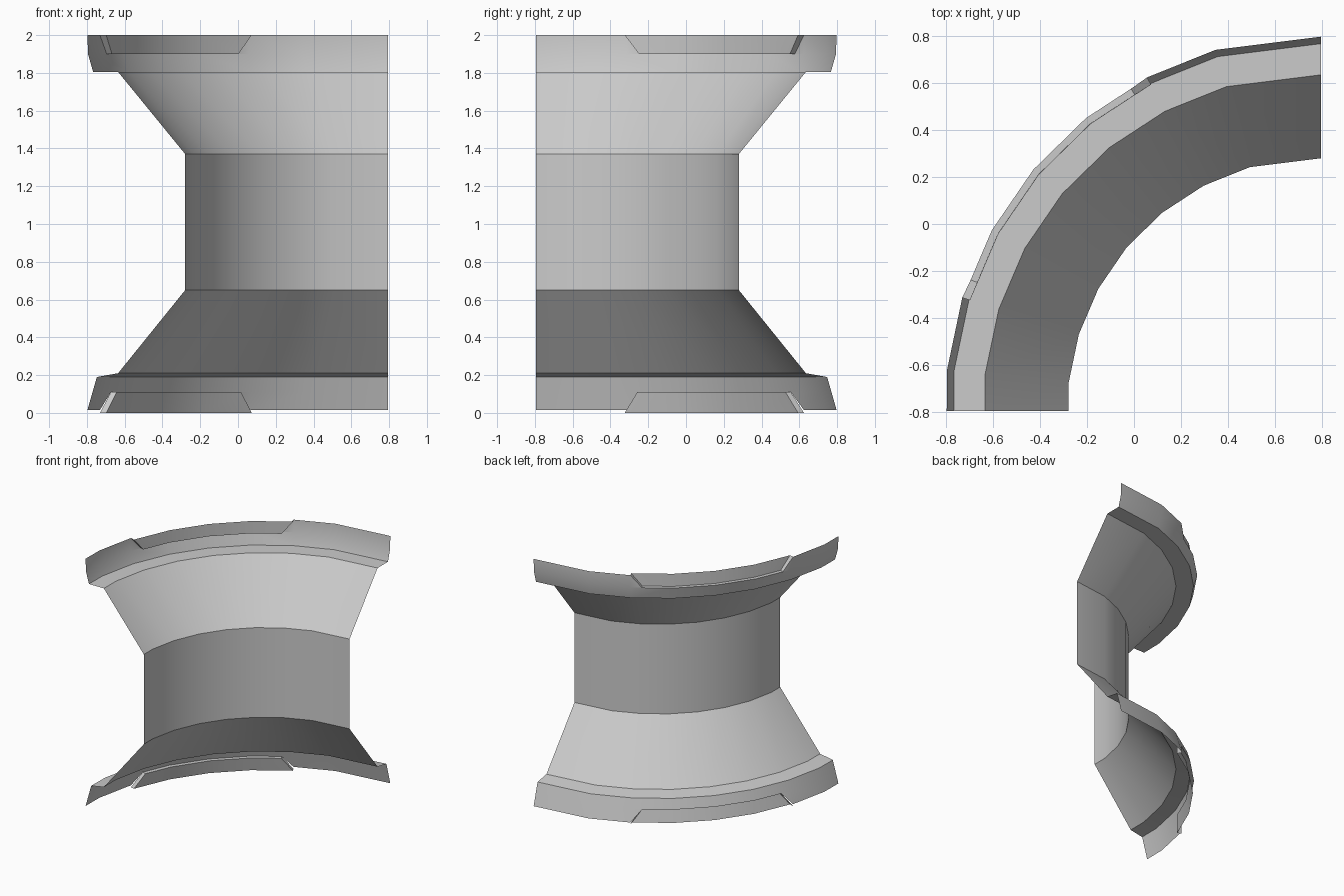
import bpy, bmesh, math
from mathutils import Vector

cube = bpy.data.objects.get("Cube")
if cube:
    bpy.data.objects.remove(cube, do_unlink=True)

grey = bpy.data.materials.new("plain_grey")
grey.use_nodes = True
colour = (0.6, 0.6, 0.6, 1)
grey.diffuse_color = colour
grey.node_tree.nodes["Principled BSDF"].inputs["Base Color"].default_value = colour

# Quarter sweep about a vertical axis, angles from the back end to the right end
AXIS = Vector((0.795, -0.795, 0))
STEPS = [0] + [16.25 + 11.25 * i for i in range(7)] + [90]
NOTCH = (27.5, 72.5)        # notch span at the rim edge
NOTCH_IN = (30.5, 69.5)     # notch span at its ledge


def corner(angle, r, z):
    if angle in (0, 90):
        r *= 0.995
    a = math.radians(angle)
    return AXIS + Vector((-r * math.sin(a), r * math.cos(a), z))


def point(angle, r, z):
    """Point on the faceted sweep, in between corners on the straight chord."""
    for a, b in zip(STEPS, STEPS[1:]):
        if a <= angle <= b:
            return corner(a, r, z).lerp(corner(b, r, z), (angle - a) / (b - a))


def face(bm, pts):
    bm.faces.new([bm.verts.new(p) for p in pts])


def strip(bm, row_a, row_b):
    for i in range(len(row_a) - 1):
        face(bm, (row_a[i], row_a[i + 1], row_b[i + 1], row_b[i]))


def sweep(bm, profile, start=0, end=90):
    cols = [a for a in STEPS if start <= a <= end]
    rows = [[point(a, r, z) for a in cols] for r, z in profile]
    for lower, upper in zip(rows, rows[1:]):
        strip(bm, lower, upper)


def notch(bm, edge, rim, floor_edge, floor_rim, z_end):
    """Inset panel, open at the rim, with a ledge and two slanted ends."""
    middle = [a for a in STEPS if NOTCH[0] < a < NOTCH[1]]
    inner = [NOTCH_IN[0]] + middle + [NOTCH_IN[1]]
    outer = [NOTCH[0]] + middle + [NOTCH[1]]
    ledge_out = [point(a, *edge) for a in inner]
    ledge_in = [point(a, floor_edge, edge[1]) for a in inner]
    floor = [point(a, floor_rim, z_end) for a in outer]
    strip(bm, ledge_out, ledge_in)
    strip(bm, ledge_in, floor)
    for i, a in ((0, NOTCH[0]), (-1, NOTCH[1])):
        tip = point(a, rim[0], z_end)
        face(bm, (tip, ledge_out[i], ledge_in[i], floor[i]))
        face(bm, (point(a, *rim), ledge_out[i], point(a, *edge)))


def finish(name, bm):
    bmesh.ops.remove_doubles(bm, verts=bm.verts, dist=0.0002)
    bmesh.ops.recalc_face_normals(bm, faces=bm.faces)
    mesh = bpy.data.meshes.new(name)
    bm.to_mesh(mesh)
    bm.free()
    mesh.materials.append(grey)
    obj = bpy.data.objects.new(name, mesh)
    bpy.context.collection.objects.link(obj)
    bpy.ops.object.select_all(action='DESELECT')
    obj.select_set(True)
    bpy.context.view_layer.objects.active = obj
    bpy.ops.object.shade_smooth_by_angle(angle=math.radians(30))


def rim_part(name, profile, floor_edge, floor_rim, z_end):
    bm = bmesh.new()
    sweep(bm, profile[:-1])
    sweep(bm, profile[-2:], end=NOTCH[0])
    sweep(bm, profile[-2:], start=NOTCH[1])
    notch(bm, profile[-2], profile[-1], floor_edge, floor_rim, z_end)
    finish(name, bm)


# Central band and its two flares
for name, profile in (
        ("neck", [(1.08, 0.65), (1.08, 1.37)]),
        ("upper_flare", [(1.08, 1.37), (1.437, 1.805)]),
        ("lower_flare", [(1.437, 0.21), (1.08, 0.65)])):
    bm = bmesh.new()
    sweep(bm, profile)
    finish(name, bm)

# Rims, listed from the flare out to the open edge
rim_part("upper_rim", [(1.437, 1.805), (1.57, 1.805), (1.597, 1.9), (1.6, 2.0)],
         1.567, 1.565, 2.0)
rim_part("lower_rim", [(1.437, 0.21), (1.55, 0.19), (1.573, 0.11), (1.6, 0.015)],
         1.54, 1.565, 0.0)
